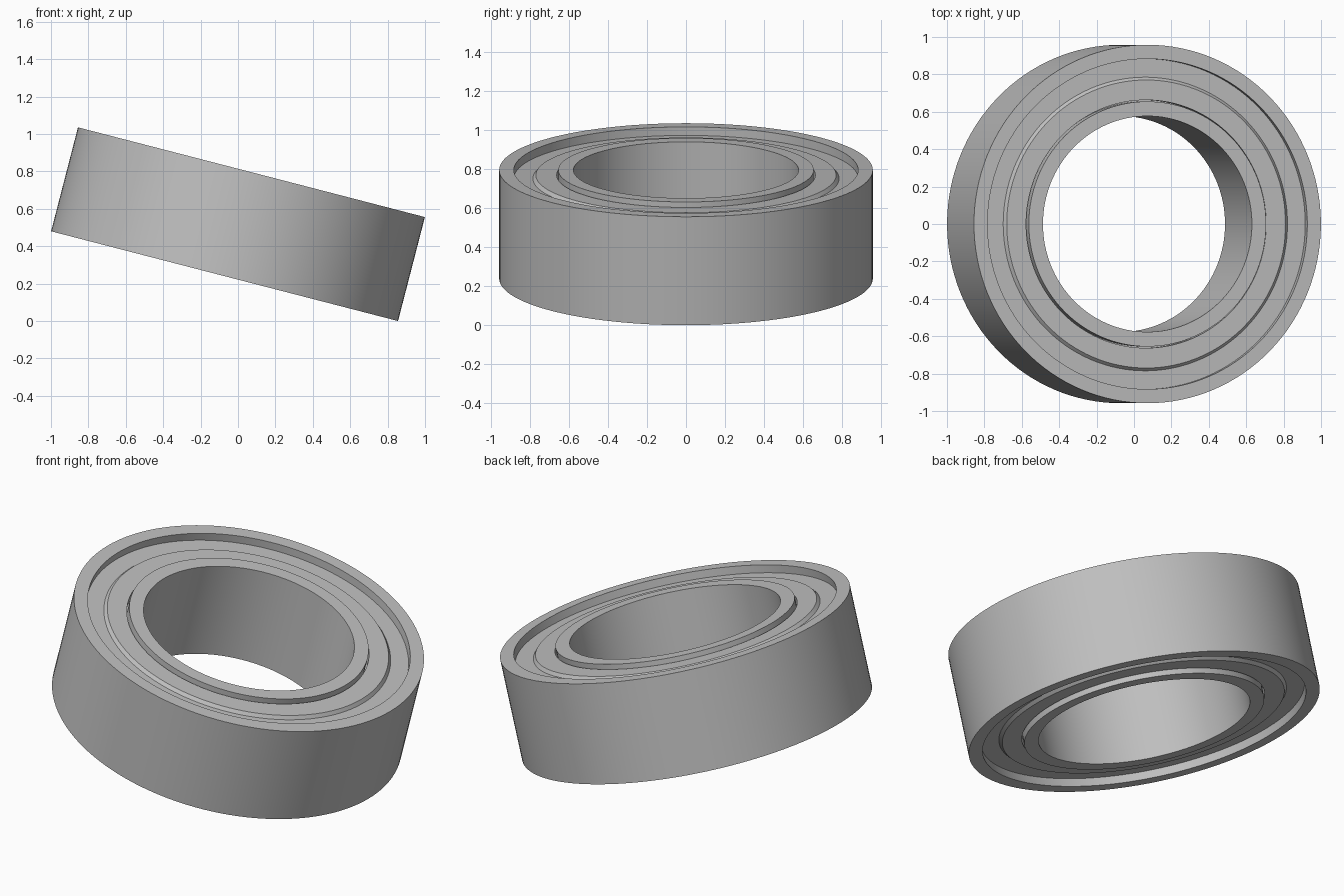
import bpy
import bmesh
import math
from mathutils import Matrix

cube = bpy.data.objects.get("Cube")
if cube:
    bpy.data.objects.remove(cube, do_unlink=True)

SIDES = 128
HALF = 0.287            # half the bearing width
TILT = Matrix.Translation((0, 0, 0.518)) @ Matrix.Rotation(math.radians(14.5), 4, 'Y')

steel = bpy.data.materials.new("steel grey")
steel.use_nodes = True
GREY = (0.53, 0.53, 0.53, 1)
steel.diffuse_color = GREY
steel.node_tree.nodes["Principled BSDF"].inputs["Base Color"].default_value = GREY


def lathe(name, section):
    """Spin a closed (radius, height) section around the bearing axis."""
    bm = bmesh.new()
    verts = [bm.verts.new((r, 0, z)) for r, z in section]
    edges = [bm.edges.new((verts[i - 1], verts[i])) for i in range(len(verts))]
    bmesh.ops.spin(bm, geom=verts + edges, cent=(0, 0, 0), axis=(0, 0, 1),
                   angle=math.tau, steps=SIDES, use_duplicate=False)
    bmesh.ops.remove_doubles(bm, verts=bm.verts[:], dist=0.0001)
    bmesh.ops.recalc_face_normals(bm, faces=bm.faces[:])
    bm.transform(TILT)
    mesh = bpy.data.meshes.new(name)
    bm.to_mesh(mesh)
    bm.free()
    mesh.materials.append(steel)
    obj = bpy.data.objects.new(name, mesh)
    bpy.context.collection.objects.link(obj)
    bpy.ops.object.select_all(action='DESELECT')
    obj.select_set(True)
    bpy.context.view_layer.objects.active = obj
    bpy.ops.object.shade_smooth_by_angle(angle=math.radians(30))
    return obj


def band(inner, outer, half):
    return [(inner, -half), (outer, -half), (outer, half), (inner, half)]


# Races, flush on both faces
lathe("outer_ring", band(0.883, 0.958, HALF))
lathe("inner_ring", band(0.577, 0.655, HALF))

# Hidden core between the races
lathe("ball_cage", band(0.64, 0.89, HALF - 0.08))

# Recessed shields with a sloped step, leaving a thin gap at the inner ring
shield = [(0.663, 0.09), (0.663, 0.027), (0.77, 0.027),
          (0.785, 0.045), (0.89, 0.045), (0.89, 0.09)]
for name, side in (("top_shield", 1), ("bottom_shield", -1)):
    lathe(name, [(r, side * (HALF - depth)) for r, depth in shield])
